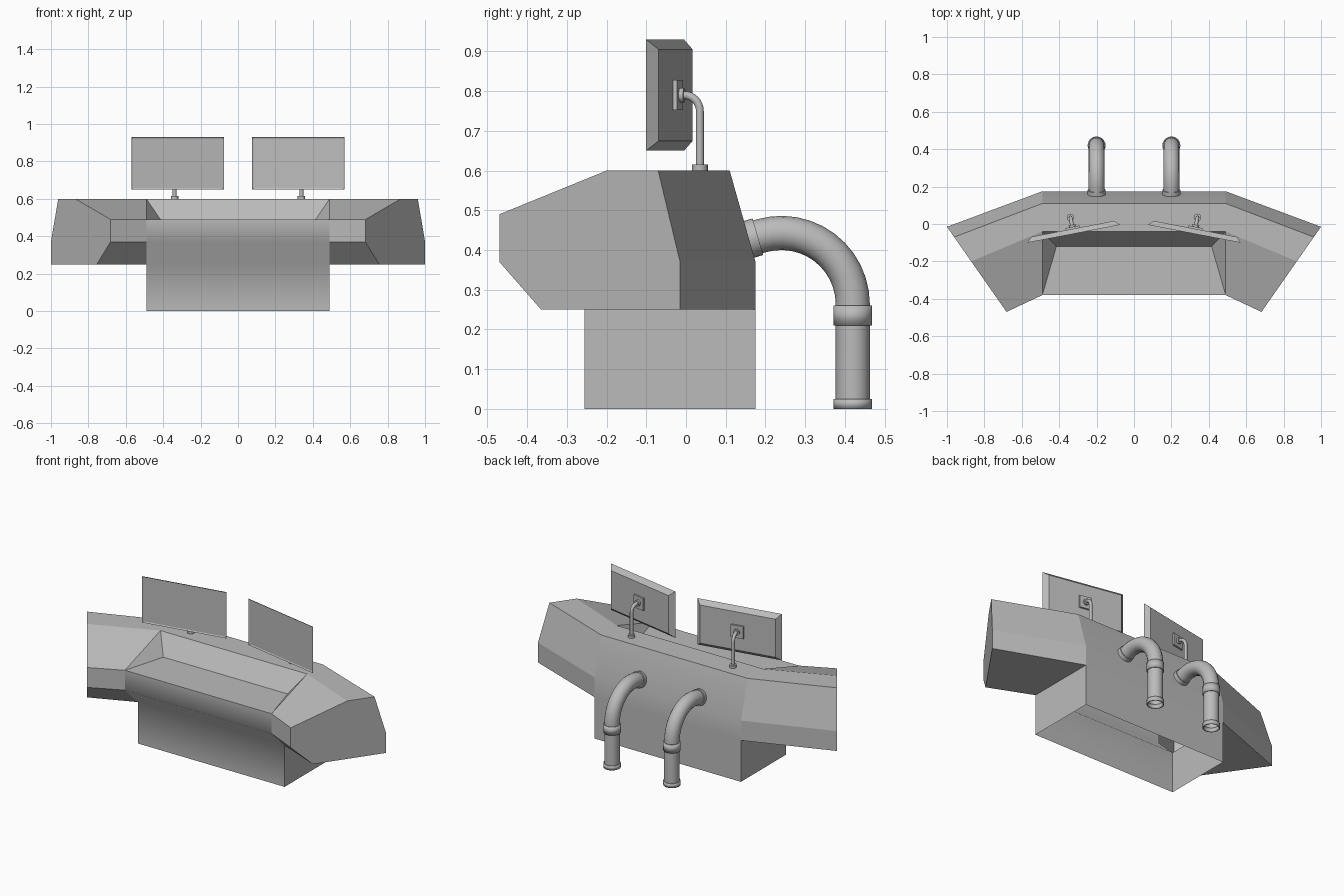
import bpy, bmesh, math
from mathutils import Matrix, Vector

if "Cube" in bpy.data.objects:
    bpy.data.objects.remove(bpy.data.objects["Cube"])

GREY = (0.5, 0.5, 0.5, 1)
metal = bpy.data.materials.new("plain_grey")
metal.use_nodes = True
metal.diffuse_color = GREY
metal.node_tree.nodes["Principled BSDF"].inputs["Base Color"].default_value = GREY


def add_object(name, bm, matrix=Matrix()):
    mesh = bpy.data.meshes.new(name)
    bm.to_mesh(mesh)
    bm.free()
    mesh.materials.append(metal)
    obj = bpy.data.objects.new(name, mesh)
    bpy.context.collection.objects.link(obj)
    obj.matrix_world = matrix
    return obj


def activate(obj):
    bpy.ops.object.select_all(action='DESELECT')
    obj.select_set(True)
    bpy.context.view_layer.objects.active = obj


def tube(name, points, radius, matrix=Matrix()):
    """Round pipe swept along a path."""
    curve = bpy.data.curves.new(name, 'CURVE')
    curve.dimensions = '3D'
    curve.bevel_depth = radius
    curve.bevel_resolution = 6
    spline = curve.splines.new('POLY')
    spline.points.add(len(points) - 1)
    for p, co in zip(spline.points, points):
        p.co = (*co, 1)
    curve.materials.append(metal)
    obj = bpy.data.objects.new(name, curve)
    bpy.context.collection.objects.link(obj)
    obj.matrix_world = matrix
    activate(obj)
    bpy.ops.object.convert(target='MESH')
    bpy.ops.object.shade_smooth_by_angle(angle=math.radians(40))


def collar(name, start, end, radius, matrix=Matrix(), wall=0):
    """Short cylinder between two points, hollow if a wall is given."""
    start, end = Vector(start), Vector(end)
    axis = end - start
    bm = bmesh.new()
    bmesh.ops.create_cone(bm, cap_ends=not wall, segments=24, radius1=radius,
                          radius2=radius, depth=axis.length)
    turn = axis.to_track_quat('Z', 'Y').to_matrix().to_4x4()
    bm.transform(Matrix.Translation((start + end) / 2) @ turn)
    obj = add_object(name, bm, matrix)
    if wall:
        mod = obj.modifiers.new("wall", 'SOLIDIFY')
        mod.thickness = wall
    activate(obj)
    bpy.ops.object.shade_smooth_by_angle(angle=math.radians(40))


def box(bm, size, center):
    m = Matrix.Translation(center) @ Matrix.Diagonal((*size, 1))
    return bmesh.ops.create_cube(bm, size=1, matrix=m)["verts"]


# Desk: side wings lofted between two sections, joined to a recessed centre
HALF = 0.49
heights = (0.25, 0.37, 0.6, 0.6, 0.49, 0.37, 0.25)
inner_y = (0.175, 0.175, 0.11, -0.04, -0.38, -0.38, -0.255)
outer_y = (-0.015, -0.015, -0.07, -0.2, -0.47, -0.47, -0.365)
inner = [(HALF, y, z) for y, z in zip(inner_y, heights)]
outer = [(1 - 0.7 * (-0.015 - y), y, z) for y, z in zip(outer_y, heights)]
recess = (0.415, -0.12, 0.49)
foot_back, foot_front = (HALF, 0.175, 0), (HALF, -0.255, 0)

bm = bmesh.new()


def face(points, smooth=False):
    f = bm.faces.new([bm.verts.new(p) for p in points])
    f.smooth = smooth


def flip(p):
    return (-p[0], p[1], p[2])


def span(a, b, smooth=False):
    """Panel running across the centre from one side to the other."""
    face([a, b, flip(b), flip(a)], smooth)


for side in (lambda p: p, flip):
    for i in range(7):
        j = (i + 1) % 7
        face([side(p) for p in (inner[i], inner[j], outer[j], outer[i])])
    face([side(p) for p in outer])
    face([side(p) for p in (inner[3], inner[4], recess)])
    face([side(p) for p in (foot_back, inner[0], inner[6], foot_front)])

back = [foot_back] + inner[:3]
front = inner[4:] + [foot_front]
for panel in (back, front):
    for a, b in zip(panel, panel[1:]):
        span(a, b, smooth=True)
for a, b in ((inner[2], inner[3]), (inner[3], recess), (recess, inner[4])):
    span(a, b)
bmesh.ops.remove_doubles(bm, verts=bm.verts, dist=0.0005)
bmesh.ops.recalc_face_normals(bm, faces=bm.faces)
add_object("desk_body", bm)

# Screens on bent arms, angled toward the middle
WIDTH, HEIGHT, DEPTH = 0.504, 0.28, 0.027
for s, label in ((1, "left"), (-1, "right")):
    place = (Matrix.Translation((s * 0.3225, -0.0525, 0.79))
             @ Matrix.Rotation(-s * math.radians(10.9), 4, 'Z'))
    bm = bmesh.new()
    for v in box(bm, (WIDTH, DEPTH, HEIGHT), (0, DEPTH / 2, 0)):
        if v.co.y > DEPTH / 2:
            v.co.x -= math.copysign(0.025, v.co.x)
            v.co.z -= math.copysign(0.025, v.co.z)
    bm.normal_update()
    glass = [f for f in bm.faces if f.normal.y < -0.9]
    bmesh.ops.inset_region(bm, faces=glass, thickness=0.01, depth=-0.004)
    add_object(label + "_screen", bm, place)

    bm = bmesh.new()
    box(bm, (0.075, 0.012, 0.075), (0, DEPTH + 0.005, 0))
    add_object(label + "_screen_mount", bm, place)
    collar(label + "_screen_joint", (0, DEPTH, 0), (0, DEPTH + 0.022, 0), 0.018, place)

    pole_y, bend = 0.089, 0.04
    path = [(0, DEPTH, 0)]
    for k in range(9):
        a = math.radians(90 - k * 90 / 8)
        path.append((0, pole_y - bend + bend * math.cos(a), -bend + bend * math.sin(a)))
    path.append((0, pole_y, -0.19))
    tube(label + "_screen_arm", path, 0.01, place)
    collar(label + "_arm_base", (0, pole_y, -0.195), (0, pole_y, -0.175), 0.02, place)

    # Hollow pipe curving from the back wall to the floor
    x, radius = s * 0.2, 0.18
    path = [(x, 0.15, 0.4245)]
    for k in range(13):
        a = math.radians(106 - k * 106 / 12)
        path.append((x, 0.24 + radius * math.cos(a), 0.263 + radius * math.sin(a)))
    path.append((x, 0.42, 0.002))
    tube(label + "_pipe", path, 0.043)
    collar(label + "_pipe_flange", (x, 0.152, 0.425), (x, 0.181, 0.4335), 0.048)
    collar(label + "_pipe_joint", (x, 0.42, 0.21), (x, 0.42, 0.26), 0.048, wall=0.006)
    collar(label + "_pipe_foot", (x, 0.42, 0), (x, 0.42, 0.025), 0.048, wall=0.006)
